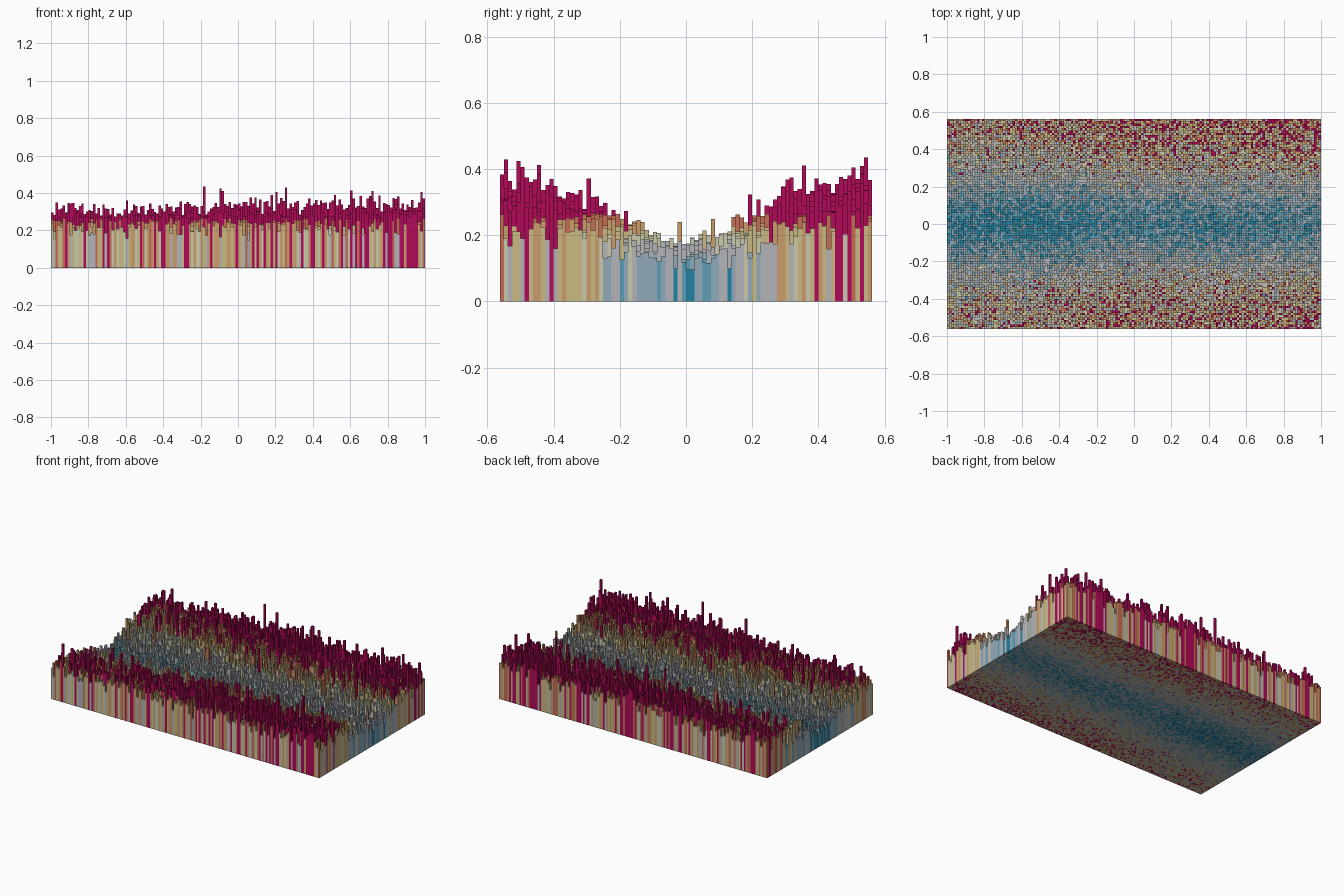
import bpy, math, random

if "Cube" in bpy.data.objects:
    bpy.data.objects.remove(bpy.data.objects["Cube"])

random.seed(7)
NX, NY = 160, 90
S = 2.0 / NX                       # column width

# Upper height limit of each colour band, with its sRGB colour
BANDS = [
    ("dark_teal", 0.110, (0.13, 0.51, 0.63)),
    ("teal",      0.128, (0.36, 0.62, 0.71)),
    ("blue_grey", 0.150, (0.57, 0.67, 0.73)),
    ("grey",      0.190, (0.70, 0.71, 0.73)),
    ("cream",     0.210, (0.79, 0.79, 0.68)),
    ("khaki",     0.230, (0.79, 0.73, 0.52)),
    ("tan",       0.250, (0.79, 0.61, 0.42)),
    ("orange",    0.266, (0.77, 0.43, 0.33)),
    ("crimson",   9.000, (0.70, 0.04, 0.35)),
]

# Typical height across the valley (y, height) and a factor along it (x, factor)
ACROSS = [(-0.57, 0.236), (-0.45, 0.226), (-0.35, 0.208), (-0.25, 0.180),
          (-0.20, 0.163), (-0.10, 0.135), (-0.05, 0.120), (0.0, 0.117),
          (0.10, 0.133), (0.20, 0.166), (0.30, 0.203), (0.40, 0.226),
          (0.50, 0.243), (0.57, 0.246)]
ALONG = [(-1, 0.93), (-0.5, 0.93), (-0.3, 0.96), (-0.1, 1.02), (0.4, 1.01), (1, 1.04)]


def interp(pts, t):
    for (a, u), (b, v) in zip(pts, pts[1:]):
        if t <= b:
            return u + (v - u) * (t - a) / (b - a)
    return pts[-1][1]


def linear(c):
    return c / 12.92 if c <= 0.04045 else ((c + 0.055) / 1.055) ** 2.4


# Sort the columns into their colour bands
columns = {name: [] for name, _, _ in BANDS}
for i in range(NX):
    for j in range(NY):
        x = (i + 0.5 - NX / 2) * S
        y = (j + 0.5 - NY / 2) * S
        h = interp(ACROSS, y) * interp(ALONG, x) * math.exp(random.gauss(0, 0.18))
        h = min(max(h, 0.06), 0.47)
        name = next(n for n, top, _ in BANDS if h < top)
        columns[name].append((x, y, h))

QUADS = [(0, 3, 2, 1), (4, 5, 6, 7), (0, 1, 5, 4), (1, 2, 6, 5), (2, 3, 7, 6), (3, 0, 4, 7)]
CORNERS = [(-1, -1), (1, -1), (1, 1), (-1, 1)]

# One object of square columns per colour band
for name, _, rgb in BANDS:
    verts, faces = [], []
    for x, y, h in columns[name]:
        k = len(verts)
        verts += [(x + a * S / 2, y + b * S / 2, z) for z in (0, h) for a, b in CORNERS]
        faces += [tuple(k + v for v in q) for q in QUADS]
    mesh = bpy.data.meshes.new(name + "_columns")
    mesh.from_pydata(verts, [], faces)
    mat = bpy.data.materials.new(name)
    mat.diffuse_color = (*map(linear, rgb), 1)
    mat.use_nodes = True
    mat.node_tree.nodes["Principled BSDF"].inputs["Base Color"].default_value = mat.diffuse_color
    mesh.materials.append(mat)
    bpy.context.collection.objects.link(bpy.data.objects.new(name + "_columns", mesh))
